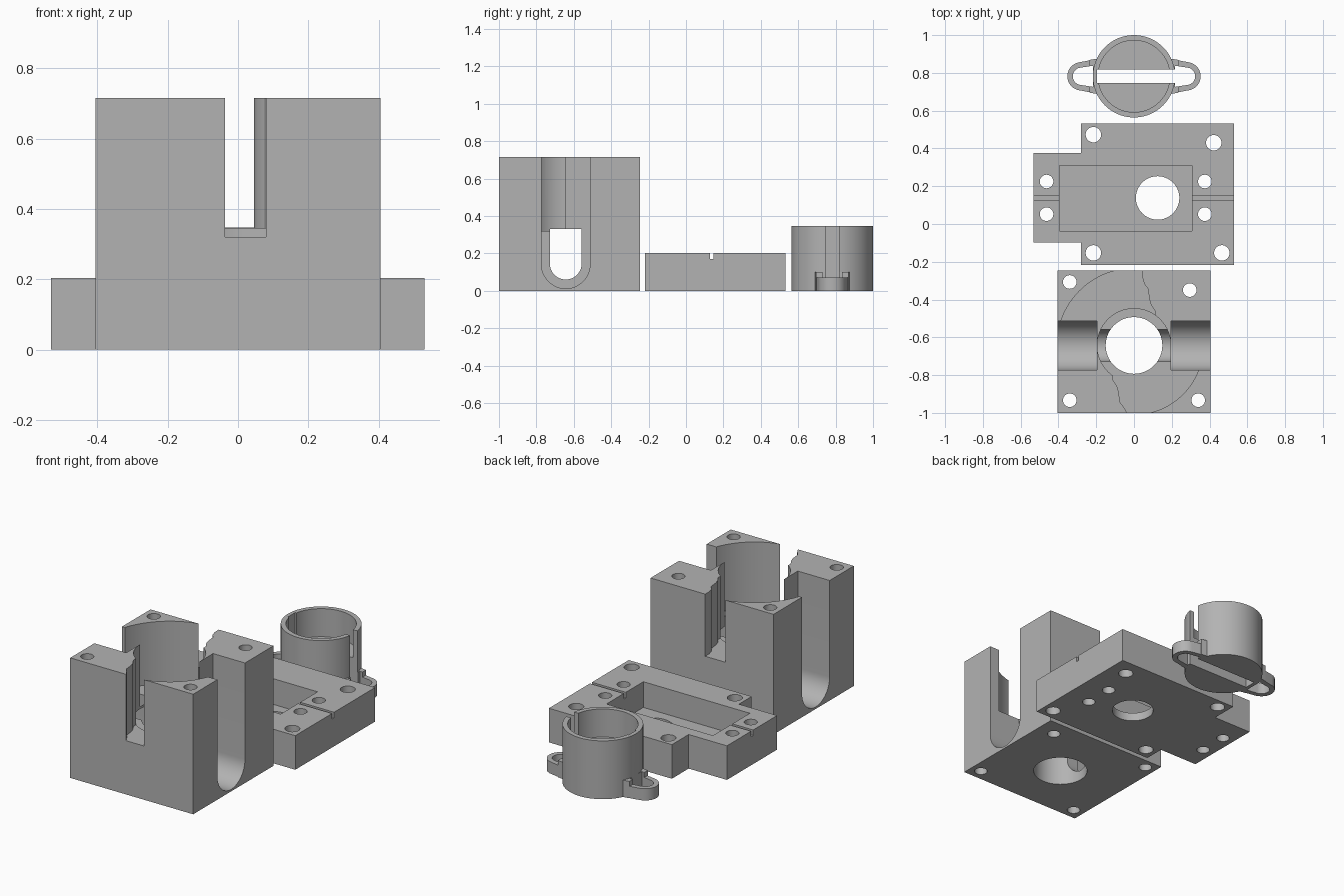
import bpy, bmesh, math
from math import sin, cos, radians

if "Cube" in bpy.data.objects:
    bpy.data.objects.remove(bpy.data.objects["Cube"])

grey = bpy.data.materials.new("plain grey")
grey.diffuse_color = (0.45, 0.45, 0.45, 1)
grey.use_nodes = True
grey.node_tree.nodes["Principled BSDF"].inputs["Base Color"].default_value = grey.diffuse_color


def prism(name, pts, lo, hi, axis="z"):
    """Extrude a 2D outline along z (outline in x,y) or along x (outline in y,z)."""
    bm = bmesh.new()
    place = (lambda a, b, h: (a, b, h)) if axis == "z" else (lambda a, b, h: (h, a, b))
    face = bm.faces.new([bm.verts.new(place(a, b, lo)) for a, b in pts])
    ext = bmesh.ops.extrude_face_region(bm, geom=[face])
    offset = place(0, 0, hi - lo)
    bmesh.ops.translate(bm, vec=offset, verts=[v for v in ext["geom"] if isinstance(v, bmesh.types.BMVert)])
    bmesh.ops.recalc_face_normals(bm, faces=bm.faces)
    mesh = bpy.data.meshes.new(name)
    bm.to_mesh(mesh)
    bm.free()
    ob = bpy.data.objects.new(name, mesh)
    bpy.context.collection.objects.link(ob)
    mesh.materials.append(grey)
    return ob


def arc(cx, cy, r, a0, a1, n=24):
    return [(cx + r * cos(radians(a0 + (a1 - a0) * i / n)),
             cy + r * sin(radians(a0 + (a1 - a0) * i / n))) for i in range(n + 1)]


def disc(cx, cy, r, n=64):
    return arc(cx, cy, r, 0, 360, n)[:-1]


def rect(x0, x1, y0, y1):
    return [(x0, y0), (x1, y0), (x1, y1), (x0, y1)]


def combine(ob, other, op="DIFFERENCE"):
    mod = ob.modifiers.new("bool", "BOOLEAN")
    mod.operation, mod.object, mod.solver = op, other, "EXACT"
    bpy.context.view_layer.objects.active = ob
    bpy.ops.object.modifier_apply(modifier=mod.name)
    bpy.data.objects.remove(other)


def cut(ob, pts, lo, hi, axis="z"):
    combine(ob, prism("cutter", pts, lo, hi, axis))


def smooth(ob):
    bpy.ops.object.select_all(action="DESELECT")
    ob.select_set(True)
    bpy.context.view_layer.objects.active = ob
    bpy.ops.object.shade_smooth_by_angle(angle=radians(30))


# Tall housing block
CY = -0.643
block = prism("housing_block", rect(-0.405, 0.405, -1, -0.245), 0, 0.715)


def u_shape(r, zc):
    return [(CY - r, 0.9)] + arc(CY, zc, r, 180, 360) + [(CY + r, 0.9)]


# side channels, with a narrower channel reaching the centre bore
for s in (-1, 1):
    cut(block, u_shape(0.13, 0.142), *sorted((s * 0.195, s * 0.5)), "x")
cut(block, [(y, min(z, 0.33)) for y, z in u_shape(0.085, 0.145)], -0.21, 0.21, "x")
cut(block, disc(0, CY, 0.15), -0.1, 0.9)
cut(block, disc(0, CY, 0.195), 0.316, 0.9)

# two opposite quarter pockets with a stepped, curved edge
edge = [(0.045, 0.45), (0.045, 0.36), (0.055, 0.325), (0.075, 0.30),
        (0.08, 0.25), (0.09, 0.215), (0.11, 0.185), (0.11, 0)]
for s, r, floor in ((1, 0.408, 0.345), (-1, 0.366, 0.32)):
    outline = arc(0, 0, r, 180, 97 if s > 0 else 91) + edge
    if s < 0:
        outline = [(x - 0.01 if 0.03 < x < 0.05 else x, y) for x, y in outline]
    cut(block, [(s * x, CY + s * y) for x, y in outline], floor, 0.9)
for x, y in ((-0.34, -0.307), (0.295, -0.35), (-0.34, -0.933), (0.34, -0.933)):
    cut(block, disc(x, y, 0.036, 32), -0.1, 0.9)
smooth(block)

# Flat base plate with a lug on the left
plate = prism("mounting_plate", [(-0.28, -0.218), (0.53, -0.218), (0.53, 0.533), (-0.28, 0.533),
                                 (-0.28, 0.375), (-0.532, 0.375), (-0.532, -0.098), (-0.28, -0.098)], 0, 0.203)
cut(plate, rect(-0.395, 0.307, -0.037, 0.31), 0.05, 0.3)
cut(plate, rect(-0.6, 0.6, 0.128, 0.147), 0.17, 0.3)
cut(plate, disc(0.125, 0.138, 0.115), -0.1, 0.3)
for x, y, r in ((-0.463, 0.225, 0.036), (-0.463, 0.052, 0.036), (0.375, 0.225, 0.036), (0.375, 0.052, 0.036),
                (-0.215, 0.473, 0.041), (-0.215, -0.153, 0.041), (0.422, 0.43, 0.041), (0.465, -0.153, 0.041)):
    cut(plate, disc(x, y, r, 32), -0.1, 0.3)
smooth(plate)

# Round cup with two looped ears
PY = 0.782
cup = prism("cup", disc(0, PY, 0.218, 96), 0, 0.347)
for s in (-1, 1):
    # flat ear, then a raised root where it meets the cup
    for tip, top in ((arc(0.278, 0, 0.075, -80, 80), 0.07), ([(0.235, -0.087), (0.235, 0.087)], 0.1)):
        outline = [(0.15, -0.1)] + tip + [(0.15, 0.1)]
        combine(cup, prism("ear", [(s * x, PY + y) for x, y in outline], 0, top), "UNION")
cut(cup, disc(0, PY, 0.19, 96), 0.18, 0.5)
for s in (-1, 1):
    outline = [(0.217, -0.056)] + arc(0.278, 0, 0.046, -80, 80) + [(0.217, 0.056)]
    cut(cup, [(s * x, PY + y) for x, y in outline], -0.1, 0.18)
# slot across the floor and up through the right wall
cut(cup, rect(-0.195, 0.23, PY - 0.035, PY + 0.035), -0.1, 0.5)
smooth(cup)
